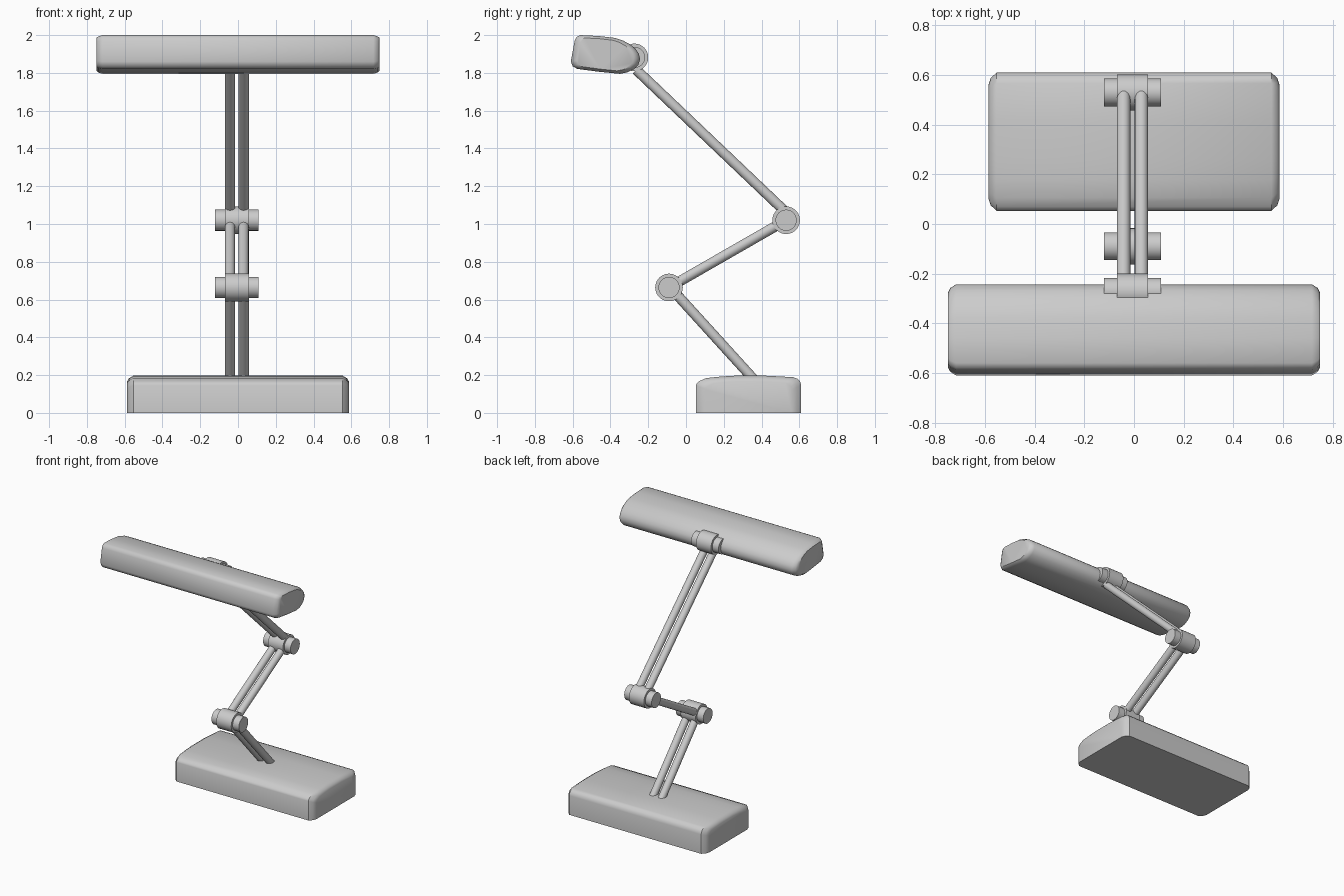
import bpy, bmesh, math
from mathutils import Vector

if "Cube" in bpy.data.objects:
    bpy.data.objects.remove(bpy.data.objects["Cube"])

CX = -0.006  # arm centre line in x


def finish(name, bm, angle=35):
    bmesh.ops.recalc_face_normals(bm, faces=bm.faces)
    me = bpy.data.meshes.new(name)
    bm.to_mesh(me)
    bm.free()
    ob = bpy.data.objects.new(name, me)
    bpy.context.collection.objects.link(ob)
    bpy.ops.object.select_all(action='DESELECT')
    ob.select_set(True)
    bpy.context.view_layer.objects.active = ob
    bpy.ops.object.shade_smooth_by_angle(angle=math.radians(angle))
    return ob


def housing(name, profile, half, centre):
    """Side profile (y, z) swept along x, with rounded-in ends."""
    bm = bmesh.new()
    ends = [(half, 0.82, 0.85), (half - 0.010, 0.92, 0.93), (half - 0.033, 1, 1)]
    stations = [(-x, a, b) for x, a, b in ends] + ends[::-1]
    rings = []
    for x, sy, sz in stations:
        rings.append([bm.verts.new((x, centre[0] + (y - centre[0]) * sy,
                                    centre[1] + (z - centre[1]) * sz))
                      for y, z in profile])
    n = len(profile)
    for r0, r1 in zip(rings, rings[1:]):
        for i in range(n):
            j = (i + 1) % n
            bm.faces.new((r0[i], r0[j], r1[j], r1[i]))
    bm.faces.new(rings[0])
    bm.faces.new(rings[-1])
    return finish(name, bm)


def cylinder(name, a, b, radius, sides=32):
    a, b = Vector(a), Vector(b)
    d = b - a
    bm = bmesh.new()
    bmesh.ops.create_cone(bm, cap_ends=True, segments=sides, radius1=radius,
                          radius2=radius, depth=d.length)
    rot = d.to_track_quat('Z', 'Y').to_matrix().to_4x4()
    bm.transform(rot)
    bmesh.ops.translate(bm, verts=bm.verts, vec=(a + b) / 2)
    return finish(name, bm)


# Weighted base block
housing("base", [(0.053, 0), (0.053, 0.146), (0.058, 0.158), (0.07, 0.168),
                 (0.106, 0.184), (0.18, 0.192), (0.26, 0.197), (0.42, 0.197),
                 (0.567, 0.189), (0.59, 0.181), (0.604, 0.166), (0.61, 0.146),
                 (0.61, 0)], 0.587, (0.33, 0))

# Tilted lamp head
housing("lamp_head", [(-0.61, 1.86), (-0.589, 1.972), (-0.58, 1.99), (-0.56, 2.0),
                      (-0.46, 1.995), (-0.376, 1.985), (-0.335, 1.972),
                      (-0.296, 1.951), (-0.268, 1.928), (-0.25, 1.902),
                      (-0.243, 1.873), (-0.252, 1.843), (-0.275, 1.82),
                      (-0.31, 1.803), (-0.35, 1.795), (-0.46, 1.806),
                      (-0.575, 1.821), (-0.6, 1.835)], 0.75, (-0.43, 1.9))

# Hinges: wide drum with a narrower pin through it
hinges = {"lower": (-0.09, 0.664), "upper": (0.53, 1.02), "head": (-0.273, 1.882)}
for key, (y, z) in hinges.items():
    for part, half, r in (("drum", 0.063, 0.073), ("pin", 0.115, 0.056)):
        cylinder(f"{key}_hinge_{part}", (CX - half, y, z), (CX + half, y, z), r, 40)

# Paired arm rods between the hinges
arms = {"lower": ((0.37, 0.165), (-0.085, 0.666)),
        "middle": ((-0.09, 0.664), (0.53, 1.02)),
        "upper": ((0.525, 1.066), (-0.263, 1.816))}
for key, (p, q) in arms.items():
    for side, s in (("left", -1), ("right", 1)):
        x = CX + s * 0.036
        cylinder(f"{key}_rod_{side}", (x, *p), (x, *q), 0.027, 24)
